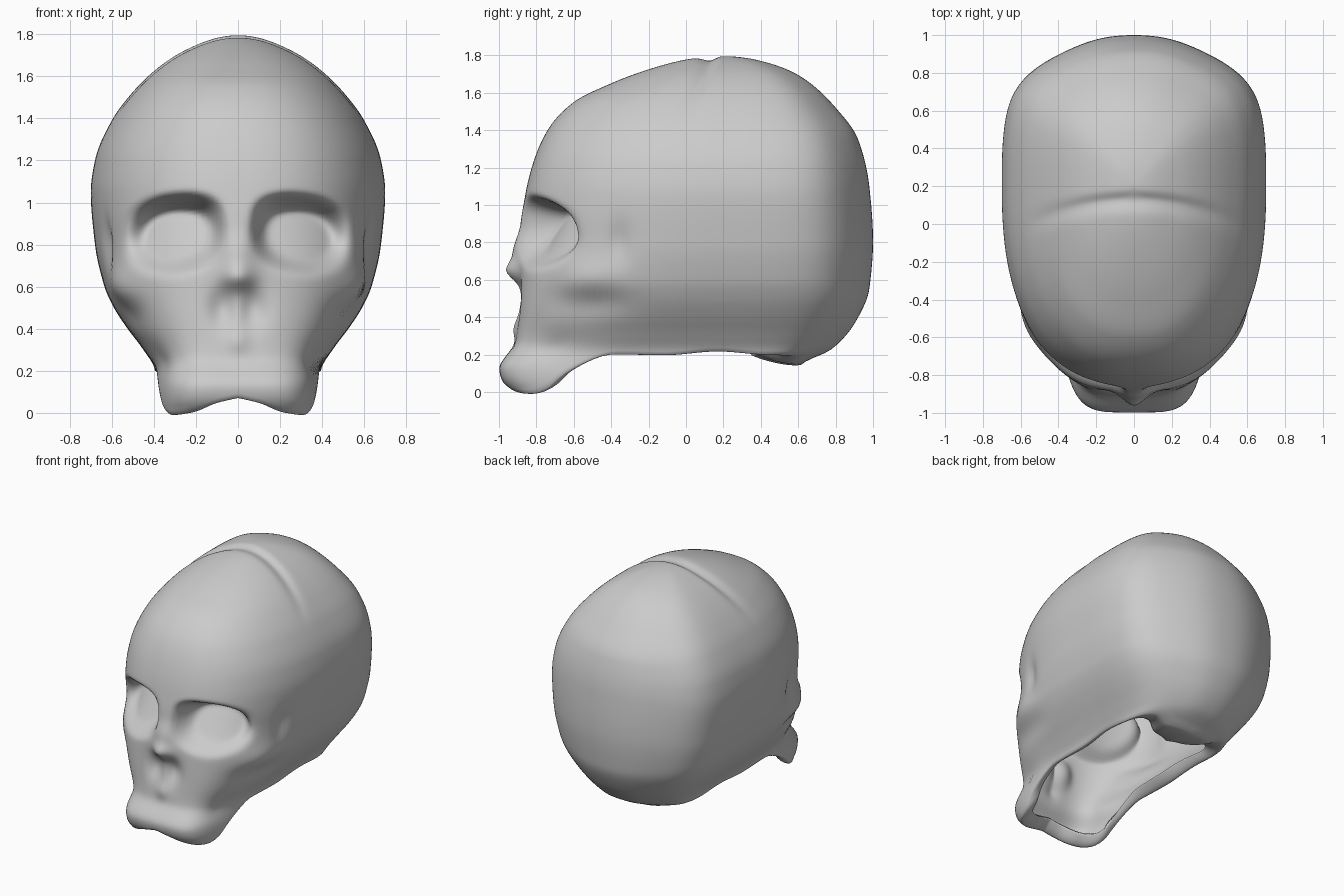
import bpy, bmesh, math

if "Cube" in bpy.data.objects:
    bpy.data.objects.remove(bpy.data.objects["Cube"])

ZT = 1.795            # crown height
COLS, ROWS, LIP = 216, 150, 10
CY = 0.2              # y of the widest section


def curve(keys):
    """Smooth monotone interpolation through (position, value) keys."""
    keys = sorted(keys)
    xs, ys = [k[0] for k in keys], [k[1] for k in keys]
    sec = [(ys[i + 1] - ys[i]) / (xs[i + 1] - xs[i]) for i in range(len(xs) - 1)]
    tan = [sec[0]]
    for a, b in zip(sec, sec[1:]):
        tan.append(0 if a * b <= 0 else 2 * a * b / (a + b))
    tan.append(sec[-1])

    def f(x):
        x = min(max(x, xs[0]), xs[-1])
        i = 0
        while i < len(xs) - 2 and x > xs[i + 1]:
            i += 1
        h = xs[i + 1] - xs[i]
        u = (x - xs[i]) / h
        return (ys[i] * (1 + 2 * u) * (1 - u) ** 2 + h * tan[i] * u * (1 - u) ** 2
                + ys[i + 1] * u * u * (3 - 2 * u) + h * tan[i + 1] * u * u * (u - 1))
    return f


def by_height(keys):
    """Keys given by z, interpolated in sqrt(depth below crown) for a round top."""
    f = curve([(math.sqrt(ZT - z), v) for z, v in keys])
    return lambda z: f(math.sqrt(max(ZT - z, 0)))


# Profiles: front line, back line, half width, front squareness, by height
front = by_height([(0, -.93), (.06, -.985), (.13, -1), (.19, -.965), (.26, -.915), (.4, -.9),
                   (.6, -.89), (.8, -.88), (.9, -.88), (1.05, -.86), (1.2, -.825), (1.4, -.74),
                   (1.55, -.6), (1.65, -.4), (1.74, -.15), (1.785, .05), (ZT, CY)])
back = by_height([(0, .6), (.15, .62), (.22, .77), (.38, .91), (.55, .98), (.8, 1), (1.1, .98),
                  (1.35, .92), (1.52, .8), (1.7, .59), (1.77, .4), (ZT, CY)])
width = by_height([(0, .39), (.1, .395), (.2, .395), (.3, .45), (.4, .525), (.5, .59), (.6, .635),
                   (.8, .68), (1.05, .7), (1.2, .68), (1.39, .6), (1.52, .505), (1.62, .405),
                   (1.7, .295), (1.75, .195), (ZT, 0)])
square = by_height([(0, 4.8), (.15, 4.5), (.3, 3.6), (.45, 3.1), (.6, 2.75), (.85, 2.45),
                    (1.05, 2.4), (1.3, 2.4), (ZT, 2.1)])
# Bottom edge height and inward lip by angle from the front
edge = curve([(0, .07), (15, .045), (30, .0), (42, -.012), (48, .02), (54, .11), (62, .2),
              (75, .195), (88, .215), (110, .2), (135, .19), (155, .15), (180, .14)])
lip_in = curve([(0, .1), (45, .1), (65, .08), (105, .08), (140, .2), (180, .28)])

# Soft bumps: centre (x, y, z), radii, push; mirrored through |x|
BUMPS = [
    ((0, -.9, .645), (.075, .3, .055), (0, -.065, 0)),      # nasal tip
    ((0, -.9, .75), (.08, .3, .1), (0, -.045, 0)),          # nasal bridge
    ((.075, -.9, .5), (.06, .3, .09), (0, .045, 0)),        # nostril hollow
    ((0, -.9, .34), (.05, .3, .05), (0, -.02, 0)),          # nasal spine
    ((.54, -.52, .6), (.16, .17, .1), (.03, -.01, 0)),      # cheekbone
    ((.5, -.5, .48), (.2, .19, .07), (-.025, .01, 0)),      # hollow under cheek
    ((.38, -.7, .24), (.1, .1, .07), (-.015, 0, 0)),        # hollow above jaw
    ((.64, -.36, .8), (.2, .05, .11), (-.03, 0, 0)),        # temple dent
]


def smooth(a, b, x):
    u = min(max((x - a) / (b - a), 0), 1)
    return u * u * (3 - 2 * u)


def detail(x, y, z):
    sign, ax = (1 if x >= 0 else -1), abs(x)
    dx = dy = dz = 0
    for c, r, d in BUMPS:
        e = sum(((p - q) / s) ** 2 for p, q, s in zip((ax, y, z), c, r))
        if e < 12:
            g = math.exp(-e)
            dx, dy, dz = dx + d[0] * g, dy + d[1] * g, dz + d[2] * g
    # eye socket: floor slopes back to its deepest line under the brow
    if y < -.2:
        p = (ax - .305) / .24
        q = (z - .835 + .1 * (ax - .3)) / .185
        r = (abs(p) ** 2.3 + abs(q) ** 2.3) ** (1 / 2.3)
        core = .6 - .12 * smooth(0, .9, p) + .12 * smooth(.2, 1, -p)
        m = 1 - smooth(core, 1.06 + .14 * smooth(.2, 1, q), r)
        dy += m * (.06 + .19 * min(max((z - .66) / .3, 0), 1))
    # groove across the crown
    if z > 1.1:
        t = (y - (.13 - .4 * ax * ax)) / (.035 if y > .13 - .4 * ax * ax else .05)
        dz -= .022 * math.exp(-t * t) * smooth(1.35, 1.72, z)
    return (x + dx * sign, y + dy, z + dz)


def base_point(deg, z):
    """Point on the skull's rounded horizontal section."""
    t = math.radians(deg)
    s, k = math.sin(t), math.cos(t)
    n = square(z) if k > 0 else 3.1 - .85 * smooth(.45, .95, -k)
    r = (abs(s) ** n + abs(k) ** n) ** (-1 / n)
    reach = (CY - front(z)) if k > 0 else (back(z) - CY)
    return (width(z) * s * r, CY - reach * k * r, z)


# Skull surface: inward lip rows, then rows from bottom edge to crown
bm = bmesh.new()
rows = []
angles = [360 * i / COLS for i in range(COLS)]
for j in range(LIP, 0, -1):
    ring = []
    for a in angles:
        fold = min(a, 360 - a)
        x, y, z = base_point(a, edge(fold))
        u = j / LIP
        f = 1 - lip_in(fold) * u / math.hypot(x, y + .1)
        ring.append(bm.verts.new((x * f, -.1 + (y + .1) * f, z + .06 * u * u)))
    rows.append(ring)
for j in range(ROWS):
    ring = []
    for a in angles:
        s = math.sqrt(ZT - edge(min(a, 360 - a))) * (1 - j / ROWS)
        ring.append(bm.verts.new(detail(*base_point(a, ZT - s * s))))
    rows.append(ring)
for lo, hi in zip(rows, rows[1:]):
    for i in range(COLS):
        n = (i + 1) % COLS
        bm.faces.new((lo[i], lo[n], hi[n], hi[i]))
crown = bm.verts.new((0, CY, ZT))
for i in range(COLS):
    bm.faces.new((rows[-1][i], rows[-1][(i + 1) % COLS], crown))

mesh = bpy.data.meshes.new("skull")
bm.to_mesh(mesh)
bm.free()
for p in mesh.polygons:
    p.use_smooth = True
skull = bpy.data.objects.new("skull", mesh)
bpy.context.collection.objects.link(skull)

# Soften, then give the hollow shell its bone thickness
soft = skull.modifiers.new("soften", 'SMOOTH')
soft.factor, soft.iterations = 0.5, 4
shell = skull.modifiers.new("bone_thickness", 'SOLIDIFY')
shell.thickness, shell.offset = 0.03, -1
